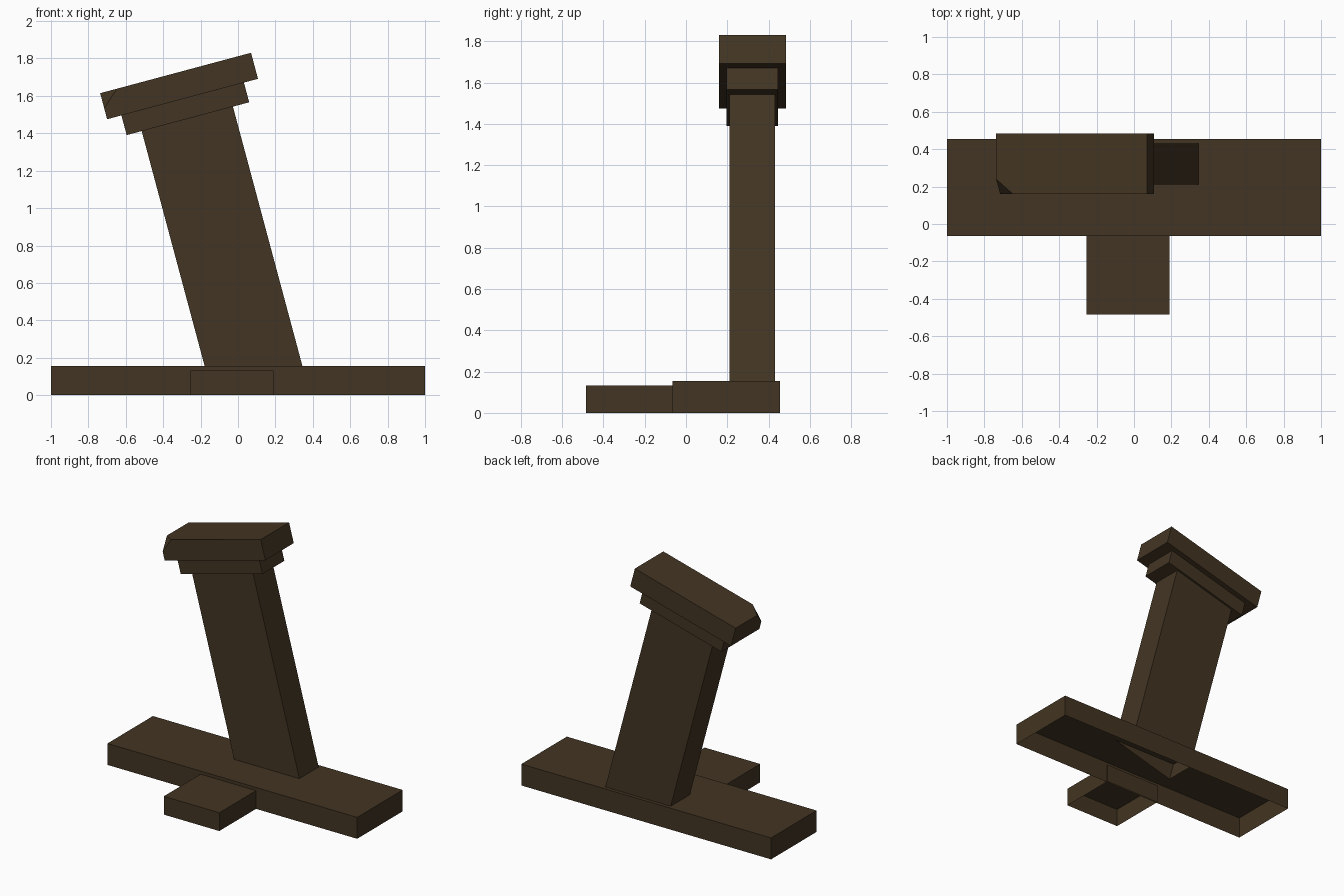
import bpy, bmesh, math
from mathutils import Vector, Matrix

if "Cube" in bpy.data.objects:
    bpy.data.objects.remove(bpy.data.objects["Cube"])

# one dark brown for the whole model
brown = bpy.data.materials.new("dark brown")
brown.diffuse_color = (0.055, 0.035, 0.016, 1)
brown.use_nodes = True
brown.node_tree.nodes["Principled BSDF"].inputs["Base Color"].default_value = brown.diffuse_color

LEAN = Matrix.Rotation(math.radians(-15), 4, 'Y')


def box(name, x, y, z, matrix=None, open_bottom=False, chip=None):
    """Box from min/max ranges; optional open underside and chipped top corner."""
    bm = bmesh.new()
    size = Vector((x[1] - x[0], y[1] - y[0], z[1] - z[0]))
    mid = Vector((sum(x) / 2, sum(y) / 2, sum(z) / 2))
    bmesh.ops.create_cube(bm, size=1, matrix=Matrix.Translation(mid) @ Matrix.Diagonal(size).to_4x4())
    if open_bottom:
        bm.normal_update()
        low = [f for f in bm.faces if f.normal.z < -0.9]
        bmesh.ops.delete(bm, geom=low, context='FACES_ONLY')
    if chip:
        # slice off the front left top corner
        corner = Vector((x[0], y[0], z[1]))
        normal = Vector((-1 / chip[0], -1 / chip[1], 1 / chip[2])).normalized()
        bmesh.ops.bisect_plane(bm, geom=bm.verts[:] + bm.edges[:] + bm.faces[:],
                               plane_co=corner + Vector((chip[0], 0, 0)),
                               plane_no=normal, clear_outer=True)
        bmesh.ops.holes_fill(bm, edges=[e for e in bm.edges if e.is_boundary], sides=0)
        bmesh.ops.recalc_face_normals(bm, faces=bm.faces[:])
    if matrix:
        bm.transform(matrix)
    mesh = bpy.data.meshes.new(name)
    bm.to_mesh(mesh)
    bm.free()
    mesh.materials.append(brown)
    obj = bpy.data.objects.new(name, mesh)
    bpy.context.collection.objects.link(obj)
    return obj


# hollow base slab and front step, both open underneath
box("base", (-1, 1), (-0.065, 0.455), (0, 0.155), open_bottom=True)
box("front_step", (-0.255, 0.19), (-0.485, -0.055), (0, 0.132), open_bottom=True)

# leaning pillar, in its own tilted frame
box("pillar", (-0.132, 0.373), (0.21, 0.43), (0.06, 1.5), LEAN, open_bottom=True)

# stepped capital, the top slab with a chipped corner
box("lower_cap", (-0.215, 0.463), (0.195, 0.445), (1.497, 1.606), LEAN)
box("upper_cap", (-0.294, 0.541), (0.16, 0.485), (1.606, 1.75), LEAN, chip=(0.093, 0.08, 0.083))
